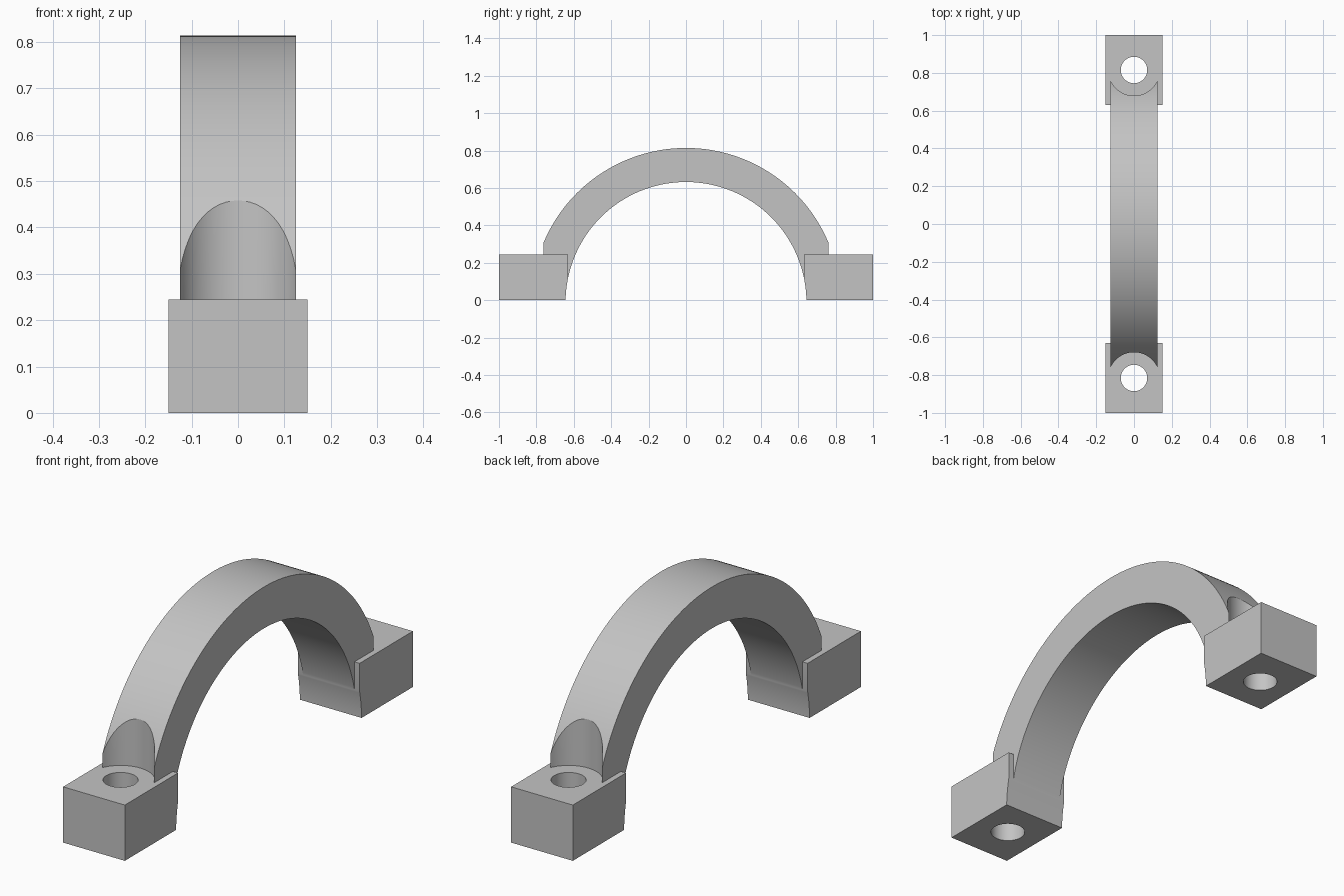
import bpy, bmesh, math
from mathutils import Matrix

cube = bpy.data.objects.get("Cube")
if cube:
    bpy.data.objects.remove(cube, do_unlink=True)

OUTER, INNER, AXIS_Z = 0.826, 0.644, -0.012
HALF_WIDTH, FOOT_HALF, FOOT_TOP, FOOT_IN = 0.125, 0.15, 0.245, 0.63
HOLE_Y, HOLE_R, RELIEF_R = 0.815, 0.07, 0.136

grey = bpy.data.materials.new("light grey")
grey.use_nodes = True
colour = (0.55, 0.55, 0.55, 1)
grey.diffuse_color = colour
grey.node_tree.nodes["Principled BSDF"].inputs["Base Color"].default_value = colour


def finish(name, bm):
    bmesh.ops.recalc_face_normals(bm, faces=bm.faces)
    mesh = bpy.data.meshes.new(name)
    bm.to_mesh(mesh)
    bm.free()
    mesh.materials.append(grey)
    obj = bpy.data.objects.new(name, mesh)
    bpy.context.collection.objects.link(obj)
    return obj


def box(name, lo, hi):
    bm = bmesh.new()
    bmesh.ops.create_cube(bm, size=1)
    for v in bm.verts:
        v.co = [l + (h - l) * (c + 0.5) for l, h, c in zip(lo, hi, v.co)]
    return finish(name, bm)


def cylinder(name, radius, depth, centre, segments, along_x=False):
    bm = bmesh.new()
    matrix = Matrix.Translation(centre)
    if along_x:
        matrix = matrix @ Matrix.Rotation(math.pi / 2, 4, 'Y')
    bmesh.ops.create_cone(bm, cap_ends=True, segments=segments, radius1=radius,
                          radius2=radius, depth=depth, matrix=matrix)
    return finish(name, bm)


def combine(target, tool, operation):
    mod = target.modifiers.new(operation.lower(), 'BOOLEAN')
    mod.operation, mod.solver, mod.object = operation, 'EXACT', tool
    bpy.context.view_layer.objects.active = target
    bpy.ops.object.modifier_apply(modifier=mod.name)
    bpy.data.objects.remove(tool, do_unlink=True)


# Arch: half disc standing on the ground
bm = bmesh.new()
start = math.asin(-AXIS_Z / OUTER)
steps = 120
rim = []
for i in range(steps + 1):
    a = start + (math.pi - 2 * start) * i / steps
    z = 0 if i in (0, steps) else AXIS_Z + OUTER * math.sin(a)
    rim.append(bm.verts.new((-HALF_WIDTH, OUTER * math.cos(a), z)))
face = bm.faces.new(rim)
grown = bmesh.ops.extrude_face_region(bm, geom=[face])["geom"]
bmesh.ops.translate(bm, vec=(2 * HALF_WIDTH, 0, 0),
                    verts=[g for g in grown if isinstance(g, bmesh.types.BMVert)])
arch = finish("arch_bracket", bm)

# Round reliefs above the bolt holes, then the mounting feet
for side in (-1, 1):
    combine(arch, cylinder("relief_cutter", RELIEF_R, 0.6,
                           (0, side * HOLE_Y, 0.45), 64), 'DIFFERENCE')
for side in (-1, 1):
    near, far = sorted((side * FOOT_IN, side))
    combine(arch, box("mounting_foot", (-FOOT_HALF, near, 0),
                      (FOOT_HALF, far, FOOT_TOP)), 'UNION')

# Inner bore through arch and feet, then the bolt holes
combine(arch, cylinder("bore_cutter", INNER, 1, (0, 0, AXIS_Z), 192, True), 'DIFFERENCE')
for side in (-1, 1):
    combine(arch, cylinder("hole_cutter", HOLE_R, 1, (0, side * HOLE_Y, 0.2), 48), 'DIFFERENCE')

# Smooth curved walls with crisp edges
bpy.ops.object.select_all(action='DESELECT')
arch.select_set(True)
bpy.context.view_layer.objects.active = arch
bpy.ops.object.shade_smooth_by_angle(angle=math.radians(20))
